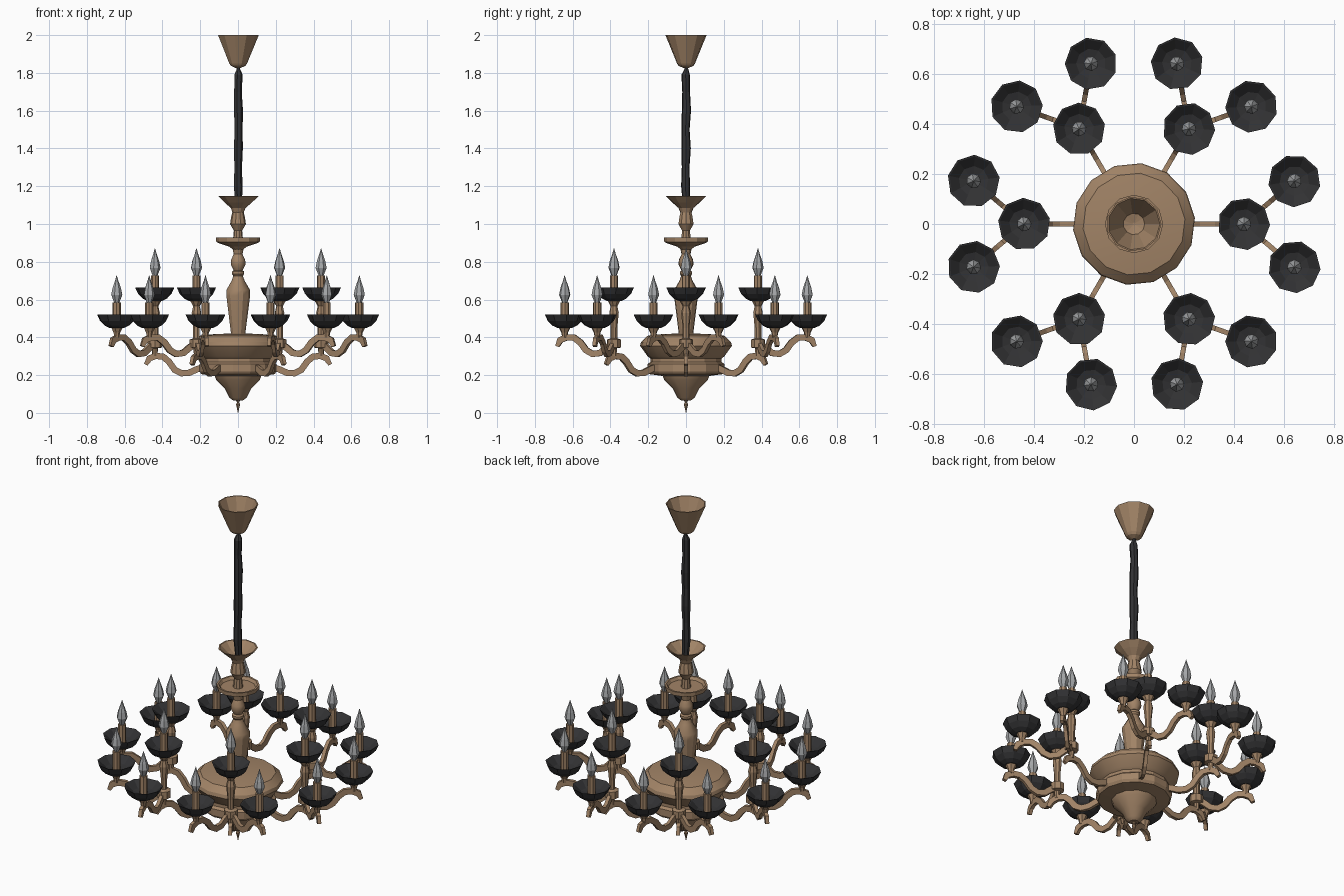
import bpy, bmesh, math, random
from mathutils import Vector

random.seed(4)
if "Cube" in bpy.data.objects:
    bpy.data.objects.remove(bpy.data.objects["Cube"])


def material(name, rgb):
    m = bpy.data.materials.new(name)
    m.use_nodes = True
    m.diffuse_color = (*rgb, 1)
    m.node_tree.nodes["Principled BSDF"].inputs["Base Color"].default_value = (*rgb, 1)
    return m


BRONZE = material("bronze", (0.36, 0.23, 0.135))
BLACK = material("black_iron", (0.032, 0.032, 0.034))
GLASS = material("grey_glass", (0.38, 0.39, 0.40))


def finish(bm, name, mat, smooth=False):
    bmesh.ops.recalc_face_normals(bm, faces=bm.faces)
    me = bpy.data.meshes.new(name)
    bm.to_mesh(me)
    bm.free()
    me.materials.append(mat)
    ob = bpy.data.objects.new(name, me)
    bpy.context.collection.objects.link(ob)
    if smooth:
        bpy.context.view_layer.objects.active = ob
        ob.select_set(True)
        bpy.ops.object.shade_smooth_by_angle(angle=math.radians(32))
        ob.select_set(False)
    return ob


def lathe(name, profile, sides, mat, at=(0, 0, 0), turn=0.0, jitter=0.0, smooth=False):
    """Turn (radius, height) points about z; open ends get a cap."""
    bm = bmesh.new()
    rings = []
    for r, z in profile:
        dx, dy = (random.uniform(-jitter, jitter) for _ in "xy")
        angles = [turn + math.tau * i / sides for i in range(sides)]
        rings.append([bm.verts.new((at[0] + dx + r * math.cos(a),
                                    at[1] + dy + r * math.sin(a), at[2] + z)) for a in angles])
    for low, high in zip(rings, rings[1:]):
        for i in range(sides):
            j = (i + 1) % sides
            bm.faces.new((low[i], low[j], high[j], high[i]))
    bm.faces.new(rings[0])
    bm.faces.new(rings[-1])
    return finish(bm, name, mat, smooth)


def scroll(name, path, start, angle, width=0.02, depth=0.034):
    """Sweep a flat bar along (distance, height) points in a vertical plane."""
    along = Vector((math.cos(angle), math.sin(angle), 0))
    side = Vector((-along.y, along.x, 0)) * width / 2
    bm = bmesh.new()
    rings = []
    for i, (s, z) in enumerate(path):
        a, b = path[max(i - 1, 0)], path[min(i + 1, len(path) - 1)]
        t = Vector((b[0] - a[0], b[1] - a[1])).normalized()
        k = depth / 2 * (0.6 if i == len(path) - 1 else 1)
        up = (along * -t.y + Vector((0, 0, t.x))) * k
        c = Vector((start[0], start[1], z)) + along * s
        rings.append([bm.verts.new(p) for p in (c + up + side, c + up - side, c - up - side, c - up + side)])
    for p, q in zip(rings, rings[1:]):
        for i in range(4):
            j = (i + 1) % 4
            bm.faces.new((p[i], p[j], q[j], q[i]))
    bm.faces.new(rings[0])
    bm.faces.new(rings[-1])
    return finish(bm, name, BRONZE)


def candle_cup(name, x, y, z):
    """Dished drip cup with candle sleeve and flame bulb; z is the cup's foot."""
    at, turn = (x, y, z), random.uniform(0, 1)
    lathe(name + "_cup", [(0.04, 0), (0.065, 0.012), (0.09, 0.037), (0.105, 0.07),
                          (0.098, 0.068), (0.06, 0.035), (0.02, 0.025)], 9, BLACK, at, turn)
    lathe(name + "_candle", [(0.022, 0.02), (0.022, 0.135)], 8, BRONZE, at, turn)
    lathe(name + "_bulb", [(0.014, 0.135), (0.03, 0.175), (0.023, 0.21),
                           (0.009, 0.25), (0.001, 0.278)], 7, GLASS, at, turn)


# Ceiling canopy, open at the top
lathe("ceiling_canopy", [(0.012, 1.825), (0.04, 1.838), (0.048, 1.85), (0.11, 2.0),
                         (0.104, 2.0), (0.043, 1.855), (0.006, 1.845)], 11, BRONZE)

# Hanging chain in its dark sleeve
lathe("chain_sleeve", [(0.006, 1.835), (0.012, 1.815), (0.023, 1.79), (0.021, 1.7), (0.025, 1.6),
                       (0.022, 1.5), (0.025, 1.4), (0.021, 1.3), (0.024, 1.2), (0.018, 1.09)],
      7, BLACK, jitter=0.003)

# Turned central column with its two dishes
lathe("top_dish", [(0.03, 1.06), (0.04, 1.085), (0.075, 1.115), (0.108, 1.147),
                   (0.1, 1.147), (0.06, 1.11), (0.015, 1.09)], 11, BRONZE)
lathe("upper_column", [(0.028, 1.07), (0.036, 1.04), (0.042, 1.0), (0.022, 0.965), (0.028, 0.9)],
      10, BRONZE, smooth=True)
lathe("middle_dish", [(0.028, 0.865), (0.045, 0.88), (0.1, 0.898), (0.115, 0.905), (0.117, 0.928),
                      (0.106, 0.928), (0.095, 0.912), (0.02, 0.912)], 12, BRONZE)
lathe("lower_column", [(0.035, 0.39), (0.04, 0.43), (0.064, 0.62), (0.064, 0.65), (0.035, 0.7), (0.026, 0.725),
                       (0.033, 0.735), (0.033, 0.748), (0.024, 0.755), (0.04, 0.785), (0.038, 0.81),
                       (0.024, 0.84), (0.03, 0.87)], 11, BRONZE, smooth=True)

# Domed body, band, tapering bowl and finial
lathe("body_dome", [(0.19, 0.288), (0.205, 0.30), (0.245, 0.355), (0.24, 0.375),
                    (0.205, 0.408), (0.12, 0.418), (0.03, 0.42)], 14, BRONZE, turn=0.1, smooth=True)
lathe("body_band", [(0.12, 0.195), (0.195, 0.205), (0.205, 0.22), (0.205, 0.258),
                    (0.19, 0.27), (0.19, 0.295)], 14, BRONZE, turn=0.1)
lathe("body_bowl", [(0.025, 0.065), (0.045, 0.08), (0.07, 0.13), (0.115, 0.175), (0.125, 0.2)],
      12, BRONZE, smooth=True)
lathe("finial", [(0.001, 0.0), (0.007, 0.028), (0.012, 0.045), (0.006, 0.056), (0.014, 0.07)], 7, BRONZE)

# Six branches, each with one high cup and two low ones
MAIN = [(0.17, 0.245), (0.215, 0.232), (0.26, 0.212), (0.3, 0.21), (0.335, 0.228), (0.365, 0.27),
        (0.395, 0.297), (0.435, 0.302), (0.47, 0.288), (0.488, 0.255)]
FORK = [(0.01, 0.365), (0.04, 0.345), (0.075, 0.317), (0.115, 0.312), (0.15, 0.332), (0.18, 0.372),
        (0.215, 0.398), (0.255, 0.4), (0.29, 0.385), (0.305, 0.352)]
HUB_R, TIP_R = 0.44, 0.665
for n in range(6):
    a = math.tau * n / 6
    hub = Vector((HUB_R * math.cos(a), HUB_R * math.sin(a), 0))
    scroll(f"main_arm_{n + 1}", MAIN, (0, 0), a)
    lathe(f"branch_post_{n + 1}", [(0.014, 0.3), (0.016, 0.342), (0.038, 0.346), (0.038, 0.388), (0.018, 0.395),
                                   (0.018, 0.45), (0.026, 0.53), (0.018, 0.565), (0.035, 0.595)],
          8, BRONZE, hub, a)
    candle_cup(f"high_{n + 1}", hub.x, hub.y, 0.593)
    for label, swing in (("right", -1), ("left", 1)):
        b = a + swing * math.radians(15)
        tip = Vector((TIP_R * math.cos(b), TIP_R * math.sin(b), 0))
        d = tip - hub
        scroll(f"fork_arm_{label}_{n + 1}", FORK, hub, math.atan2(d.y, d.x))
        lathe(f"cup_stem_{label}_{n + 1}", [(0.014, 0.4), (0.018, 0.425), (0.032, 0.452)], 7, BRONZE, tip)
        candle_cup(f"low_{label}_{n + 1}", tip.x, tip.y, 0.45)
